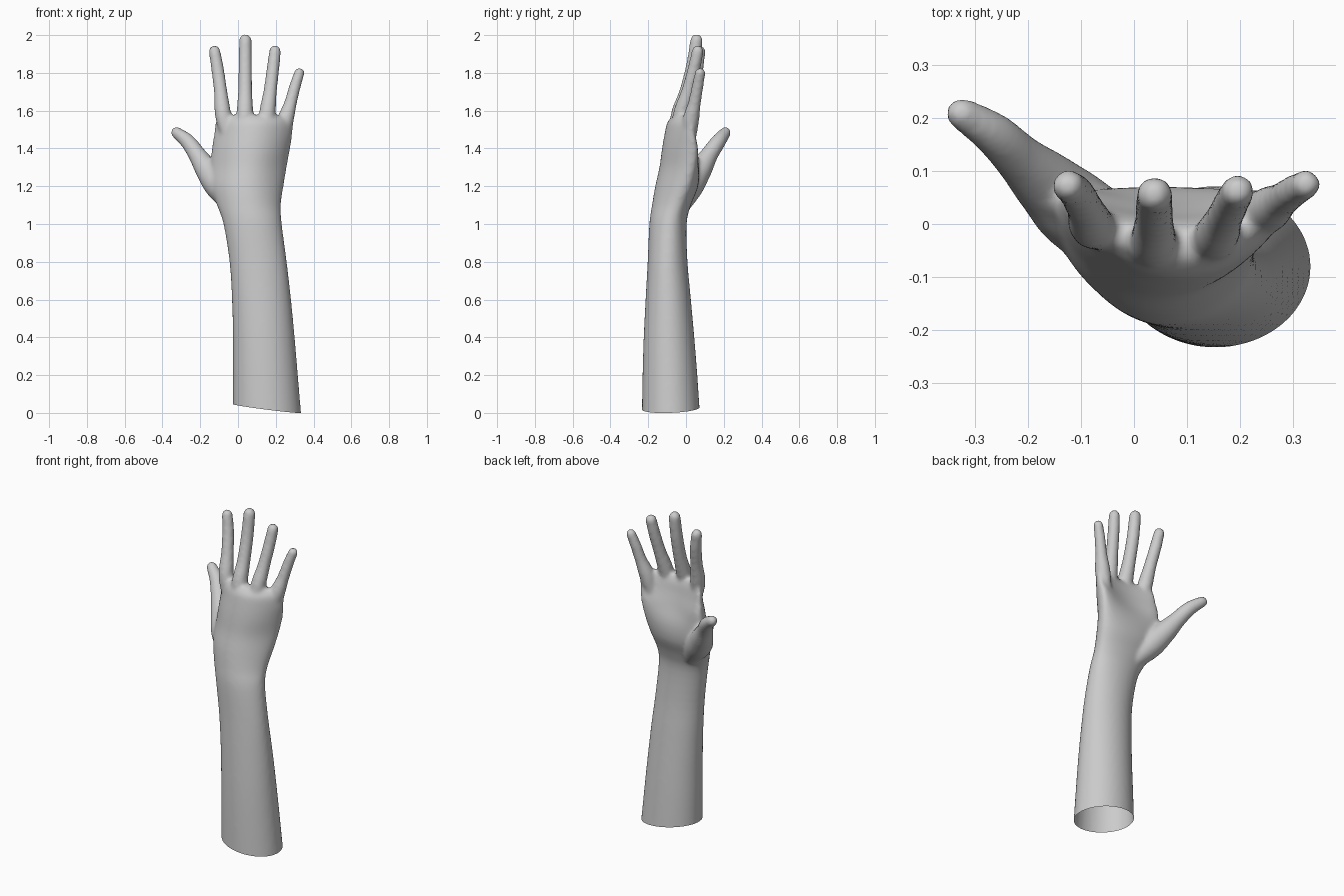
import bpy, bmesh, math
from mathutils import Vector

if "Cube" in bpy.data.objects:
    bpy.data.objects.remove(bpy.data.objects["Cube"])


def catmull(rows, steps):
    """Smoothly resample a list of parameter rows."""
    out = []
    n = len(rows)
    for i in range(n - 1):
        p = [rows[max(0, min(n - 1, i + k))] for k in (-1, 0, 1, 2)]
        for s in range(steps):
            t = s / steps
            out.append([0.5 * (2 * b + (c - a) * t + (2 * a - 5 * b + 4 * c - d) * t * t
                               + (3 * b - a - 3 * c + d) * t ** 3)
                        for a, b, c, d in zip(*p)])
    out.append(list(rows[-1]))
    return out


def loft(bm, rings):
    """Skin closed rings of points and cap both ends."""
    vr = [[bm.verts.new(p) for p in r] for r in rings]
    n = len(vr[0])
    for a, b in zip(vr, vr[1:]):
        for i in range(n):
            j = (i + 1) % n
            bm.faces.new((a[i], a[j], b[j], b[i]))
    bm.faces.new(vr[0][::-1])
    bm.faces.new(vr[-1])


def slab_ring(z, x0, x1, yb, cb, yf, cf, n=40):
    """Oval section whose back (yb) and palm (yf) sides curl to +y at the edges."""
    pts = []
    for i in range(n):
        t = 2 * math.pi * i / n
        u, s = math.cos(t), math.sin(t)
        y = (yf + cf * u * u) * (1 + s) / 2 + (yb + cb * u * u) * (1 - s) / 2
        pts.append(((x0 + x1) / 2 + (x1 - x0) / 2 * u, y, z))
    return pts


def digit(bm, path, n=20):
    """Round tapering finger along (x, y, z, radius) rows, with a domed tip."""
    rows = catmull(path, 6)
    d = (Vector(rows[-1][:3]) - Vector(rows[-2][:3])).normalized()
    x, y, z, r = rows[-1]
    for k in range(1, 6):
        a = k * math.pi / 2 / 5.3
        rows.append([*(Vector((x, y, z)) + d * r * math.sin(a)), r * math.cos(a)])
    rings = []
    for i, row in enumerate(rows):
        t = Vector(rows[min(i + 1, len(rows) - 1)][:3]) - Vector(rows[max(i - 1, 0)][:3])
        t.normalize()
        e1 = Vector((0, 1, 0)).cross(t).normalized()
        e2 = t.cross(e1)
        c = Vector(row[:3])
        rings.append([c + row[3] * (e1 * math.cos(q) + e2 * math.sin(q))
                      for q in (2 * math.pi * k / n for k in range(n))])
    loft(bm, rings)


bm = bmesh.new()

# Forearm, wrist and cupped palm: z, x0, x1, back y, back curl, palm y, palm curl
sections = [
    (-0.10, -0.027, 0.342, -0.235, 0.00, 0.080, 0),
    (0.20, -0.027, 0.317, -0.230, 0.00, 0.060, 0),
    (0.40, -0.027, 0.300, -0.224, 0.00, 0.044, 0),
    (0.60, -0.032, 0.281, -0.214, 0.00, 0.026, 0),
    (0.80, -0.045, 0.258, -0.203, 0.00, 0.008, 0),
    (1.00, -0.077, 0.232, -0.194, 0.01, 0.003, 0.01),
    (1.10, -0.112, 0.227, -0.180, 0.03, 0.026, 0.02),
    (1.20, -0.145, 0.241, -0.163, 0.05, 0.064, 0.03),
    (1.30, -0.148, 0.258, -0.141, 0.07, 0.068, 0.05),
    (1.40, -0.138, 0.276, -0.127, 0.07, 0.042, 0.09),
    (1.48, -0.127, 0.289, -0.113, 0.08, 0.020, 0.08),
    (1.54, -0.118, 0.289, -0.098, 0.08, 0.006, 0.07),
    (1.575, -0.100, 0.265, -0.067, 0.065, -0.013, 0.065),
]
loft(bm, [slab_ring(*s) for s in catmull(sections, 4)])

# Fingers and thumb
digits = [
    [(-0.05, -0.02, 1.42, 0.025), (-0.078, -0.005, 1.57, 0.043), (-0.092, 0.028, 1.70, 0.036),
     (-0.108, 0.058, 1.82, 0.034), (-0.124, 0.072, 1.915, 0.031)],
    [(0.03, -0.055, 1.42, 0.025), (0.036, -0.038, 1.57, 0.044), (0.038, 0.002, 1.70, 0.038),
     (0.038, 0.036, 1.84, 0.036), (0.039, 0.056, 1.972, 0.034)],
    [(0.14, -0.045, 1.42, 0.025), (0.153, -0.028, 1.57, 0.043), (0.170, 0.010, 1.70, 0.036),
     (0.185, 0.042, 1.82, 0.034), (0.196, 0.062, 1.915, 0.032)],
    [(0.205, 0.01, 1.36, 0.025), (0.246, 0.023, 1.53, 0.044), (0.278, 0.045, 1.64, 0.034),
     (0.302, 0.062, 1.73, 0.031), (0.325, 0.075, 1.80, 0.028)],
    [(0.03, -0.06, 1.04, 0.04), (-0.090, 0.010, 1.19, 0.076), (-0.162, 0.073, 1.285, 0.064),
     (-0.215, 0.122, 1.365, 0.048), (-0.265, 0.170, 1.435, 0.041), (-0.325, 0.208, 1.484, 0.031)],
]
for path in digits:
    digit(bm, path)

me = bpy.data.meshes.new("hand_and_forearm")
bm.to_mesh(me)
bm.free()
ob = bpy.data.objects.new("hand_and_forearm", me)
bpy.context.collection.objects.link(ob)
bpy.context.view_layer.objects.active = ob
ob.select_set(True)

# Fuse the parts into one skin and soften the joins
rm = ob.modifiers.new("fuse", 'REMESH')
rm.mode = 'VOXEL'
rm.voxel_size = 0.01
sm = ob.modifiers.new("soften", 'SMOOTH')
sm.factor = 0.5
sm.iterations = 10
for name in ("fuse", "soften"):
    bpy.ops.object.modifier_apply(modifier=name)

# Slanted open cut at the elbow end
bm = bmesh.new()
bm.from_mesh(ob.data)
bmesh.ops.bisect_plane(bm, geom=bm.verts[:] + bm.edges[:] + bm.faces[:],
                       plane_co=(0.335, -0.08, 0.0), plane_no=(0.127, -0.04, 1),
                       clear_inner=True)
bm.to_mesh(ob.data)
bm.free()
for p in ob.data.polygons:
    p.use_smooth = True
